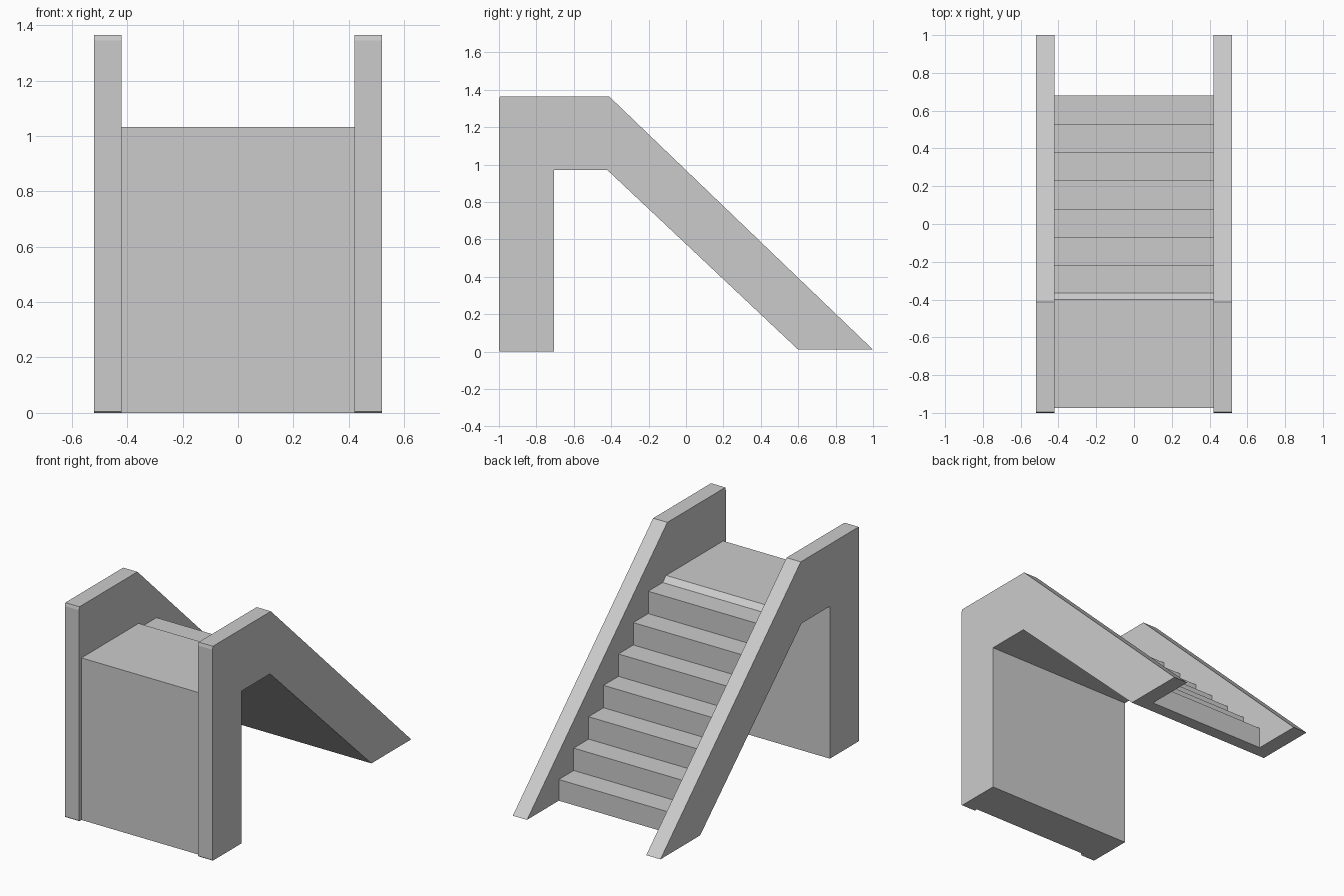
import bpy, bmesh

if "Cube" in bpy.data.objects:
    bpy.data.objects.remove(bpy.data.objects["Cube"])


def extrude_profile(name, profile, x0, x1):
    """Extrude a closed (y, z) profile along x."""
    bm = bmesh.new()
    face = bm.faces.new([bm.verts.new((x0, y, z)) for y, z in profile])
    res = bmesh.ops.extrude_face_region(bm, geom=[face])
    verts = [v for v in res["geom"] if isinstance(v, bmesh.types.BMVert)]
    bmesh.ops.translate(bm, verts=verts, vec=(x1 - x0, 0, 0))
    bmesh.ops.recalc_face_normals(bm, faces=bm.faces)
    mesh = bpy.data.meshes.new(name)
    bm.to_mesh(mesh)
    bm.free()
    obj = bpy.data.objects.new(name, mesh)
    bpy.context.collection.objects.link(obj)
    return obj


# Underside outline shared by the walls and the stair body
underside = [(-0.705, 0), (-0.705, 0.97), (-0.42, 0.97), (0.6, 0.01)]

# Side walls: post, level rail and sloping rail, front top edge clipped
wall = [(-0.995, 0)] + underside + [
    (1.0, 0.01), (-0.412, 1.365), (-0.995, 1.365), (-1.0, 1.345), (-1.0, 0.005)]
extrude_profile("right_wall", wall, 0.42, 0.52)
extrude_profile("left_wall", wall, -0.52, -0.42)

# Stair body: seven steps up to a landing with a sloped nosing
steps, run, rise = 7, 0.15, 0.1425
stairs = [(-0.975, 0)] + underside + [(0.68, 0.01)]
for i in range(steps):
    y, z = 0.68 - i * run, 0.145 + i * rise
    back = y - run if i < steps - 1 else -0.365
    stairs += [(y, z), (back, z)]
stairs += [(-0.40, 1.032), (-0.975, 1.032)]
extrude_profile("stairs", stairs, -0.42, 0.42)
